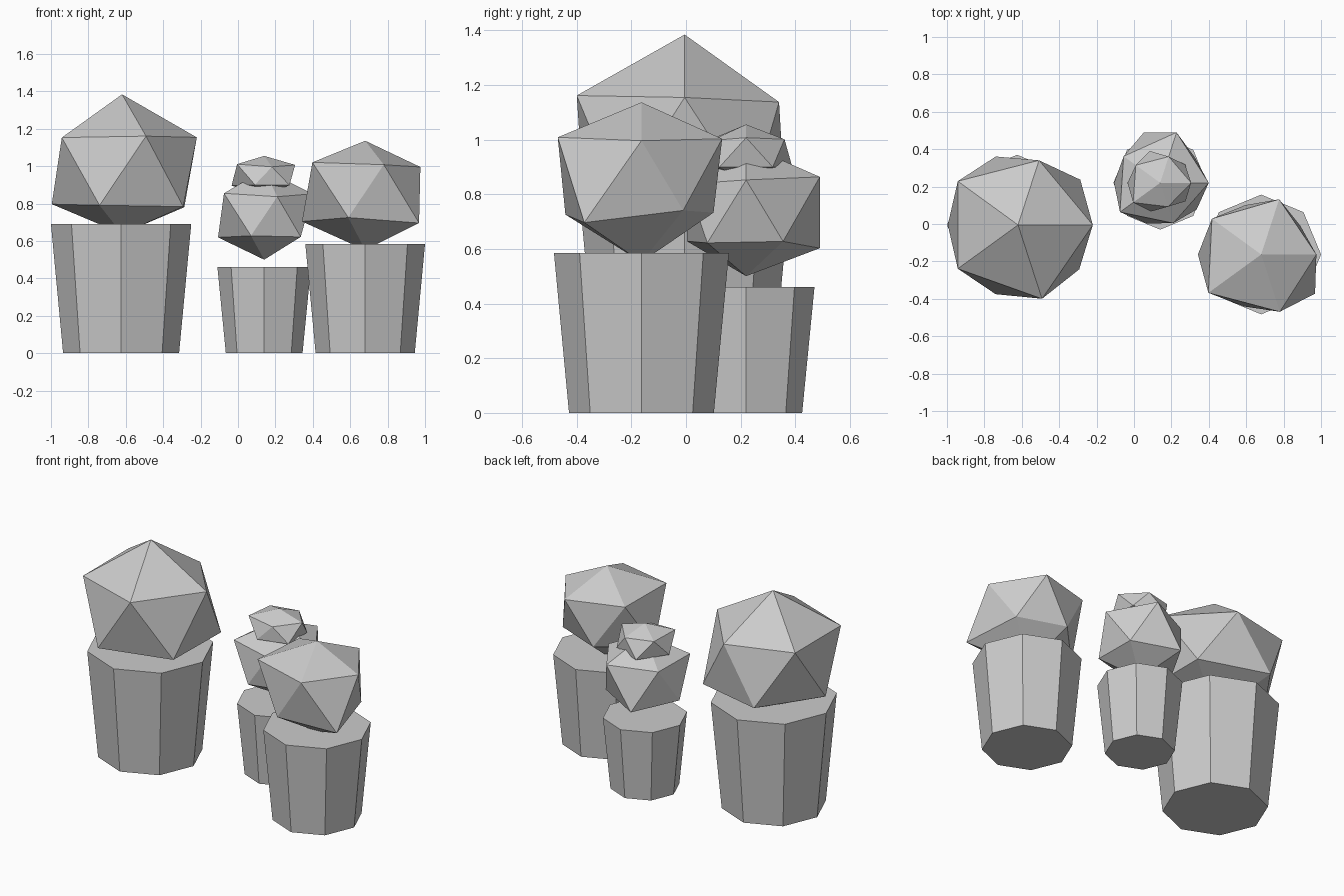
import bpy, bmesh
from math import sin, cos, radians, sqrt

cube = bpy.data.objects.get("Cube")
if cube:
    bpy.data.objects.remove(cube, do_unlink=True)

# Single clay grey shared by all parts
grey = bpy.data.materials.new("clay_grey")
grey.use_nodes = True
tone = (0.6, 0.6, 0.6, 1)
grey.diffuse_color = tone
for node in grey.node_tree.nodes:
    if node.type == 'BSDF_PRINCIPLED':
        node.inputs["Base Color"].default_value = tone


def finish(name, bm, location):
    """Turn a bmesh into a flat-shaded object standing at location."""
    bmesh.ops.recalc_face_normals(bm, faces=bm.faces)
    mesh = bpy.data.meshes.new(name)
    bm.to_mesh(mesh)
    bm.free()
    mesh.materials.append(grey)
    obj = bpy.data.objects.new(name, mesh)
    obj.location = location
    bpy.context.collection.objects.link(obj)
    return obj


def pot(name, x, y, bottom_radius, top_radius, height):
    """Solid tapered eight-sided pot with corners on the axes."""
    bm = bmesh.new()
    rings = []
    for radius, z in ((bottom_radius, 0), (top_radius, height)):
        rings.append([bm.verts.new((radius * cos(radians(45 * i)),
                                    radius * sin(radians(45 * i)), z))
                      for i in range(8)])
    low, high = rings
    for i in range(8):
        j = (i + 1) % 8
        bm.faces.new((low[i], low[j], high[j], high[i]))
    bm.faces.new(low)
    bm.faces.new(high)
    finish(name, bm, (x, y, 0))


def foliage(name, x, y, z, squash, top, upper, lower, bottom):
    """Squashed icosahedron whose corners each have their own radius."""
    bm = bmesh.new()

    def ring(radii, start, side):
        points = []
        for i, r in enumerate(radii):
            a = radians(start + 72 * i)
            flat = r * 2 / sqrt(5)
            points.append(bm.verts.new((flat * cos(a), flat * sin(a),
                                        side * squash * r / sqrt(5))))
        return points

    peak = bm.verts.new((0, 0, squash * top))
    base = bm.verts.new((0, 0, -squash * bottom))
    up = ring(upper, 0, 1)
    low = ring(lower, 36, -1)
    for i in range(5):
        j = (i + 1) % 5
        bm.faces.new((peak, up[i], up[j]))
        bm.faces.new((up[i], low[i], up[j]))
        bm.faces.new((low[i], low[j], up[j]))
        bm.faces.new((base, low[j], low[i]))
    finish(name, bm, (x, y, z))


# Large plant
pot("large_pot", -0.625, -0.005, 0.31, 0.375, 0.69)
foliage("large_foliage", -0.62, -0.005, 0.97, 0.92, 0.45,
        (0.447, 0.406, 0.445, 0.445, 0.464),
        (0.46, 0.43, 0.42, 0.435, 0.452), 0.36)

# Medium plant
pot("medium_pot", 0.68, -0.163, 0.265, 0.32, 0.585)
foliage("medium_foliage", 0.68, -0.163, 0.86, 0.92, 0.3,
        (0.33, 0.347, 0.364, 0.39, 0.36),
        (0.29, 0.31, 0.378, 0.327, 0.398), 0.335)

# Small plant with two stacked crowns
pot("small_pot", 0.14, 0.22, 0.205, 0.25, 0.46)
foliage("small_lower_foliage", 0.14, 0.22, 0.733, 0.92, 0.27,
        (0.29, 0.317, 0.27, 0.297, 0.253),
        (0.257, 0.317, 0.276, 0.255, 0.27), 0.253)
foliage("small_upper_foliage", 0.14, 0.22, 0.953, 0.65, 0.157,
        (0.185, 0.165, 0.18, 0.2, 0.15),
        (0.185, 0.2, 0.195, 0.18, 0.187), 0.17)
